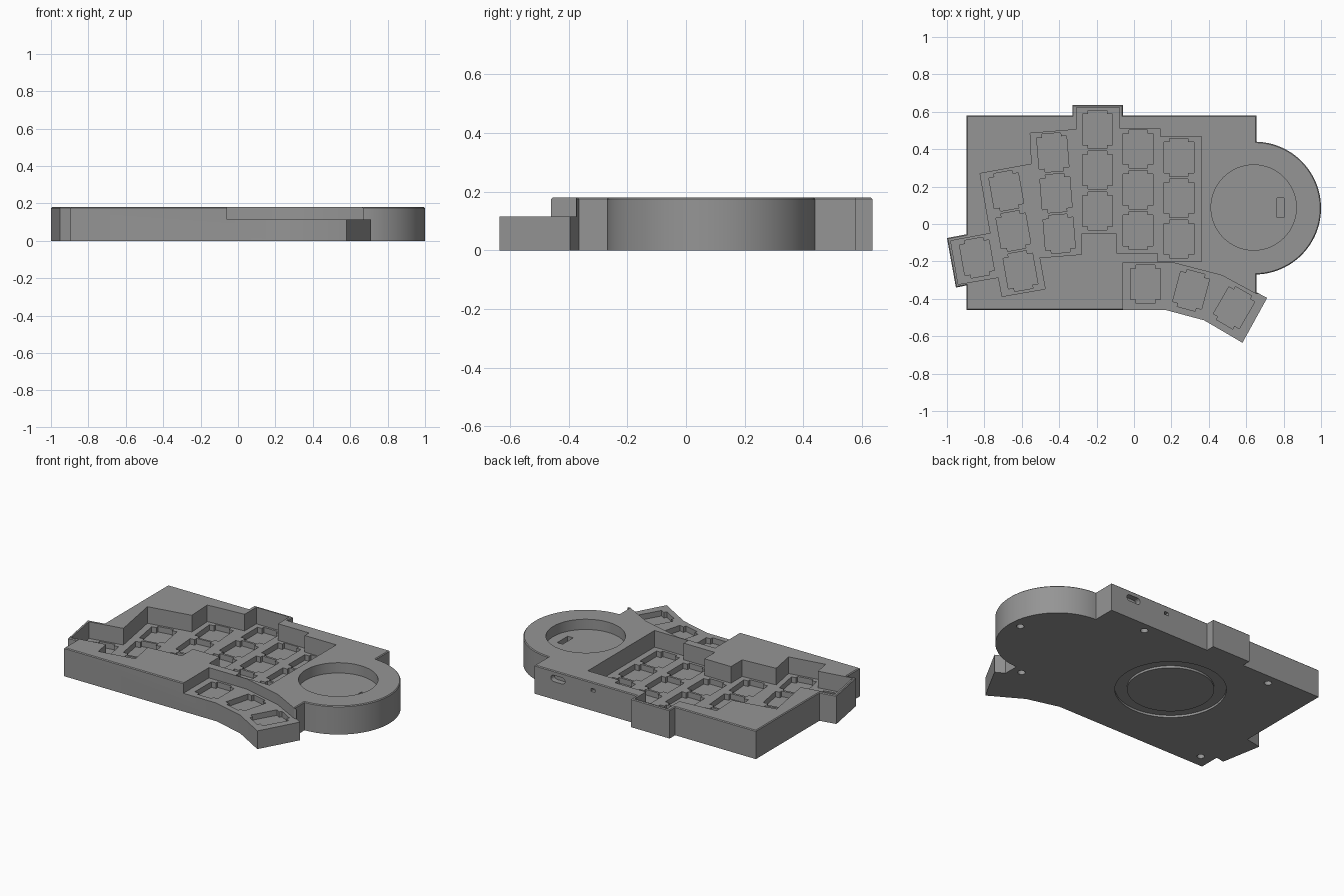
import bpy, bmesh, math
from mathutils import Matrix, Vector

if "Cube" in bpy.data.objects:
    bpy.data.objects.remove(bpy.data.objects["Cube"])

grey = bpy.data.materials.new("case_grey")
grey.diffuse_color = (0.3, 0.3, 0.3, 1)
grey.use_nodes = True
grey.node_tree.nodes["Principled BSDF"].inputs["Base Color"].default_value = grey.diffuse_color


def arc(cx, cy, r, a0, a1, n):
    return [(cx + r * math.cos(math.radians(a0 + (a1 - a0) * i / n)),
             cy + r * math.sin(math.radians(a0 + (a1 - a0) * i / n))) for i in range(n + 1)]


def circle(cx, cy, r, n=64):
    return arc(cx, cy, r, 0, 360, n)[:-1]


def add_prism(bm, pts, z0, z1, matrix=None):
    """Extrude a flat outline between two heights."""
    lo = [bm.verts.new((x, y, z0)) for x, y in pts]
    hi = [bm.verts.new((x, y, z1)) for x, y in pts]
    bottom = bm.faces.new(lo[::-1])
    top = bm.faces.new(hi)
    n = len(pts)
    for i in range(n):
        j = (i + 1) % n
        bm.faces.new((lo[i], lo[j], hi[j], hi[i]))
    if matrix:
        bmesh.ops.transform(bm, matrix=matrix, verts=lo + hi)
    return bottom, top


def add_ring(bm, cx, cy, r0, r1, z0, z1, n=64):
    """Square-section ring."""
    loops = [[bm.verts.new((x, y, z)) for x, y in circle(cx, cy, r, n)]
             for r, z in ((r0, z0), (r1, z0), (r1, z1), (r0, z1))]
    for k in range(4):
        a, b = loops[k], loops[(k + 1) % 4]
        for i in range(n):
            j = (i + 1) % n
            bm.faces.new((a[i], a[j], b[j], b[i]))


def finish(bm, name):
    bmesh.ops.recalc_face_normals(bm, faces=bm.faces[:])
    me = bpy.data.meshes.new(name)
    bm.to_mesh(me)
    bm.free()
    ob = bpy.data.objects.new(name, me)
    bpy.context.collection.objects.link(ob)
    me.materials.append(grey)
    return ob


def cut(target, bm, name):
    """Subtract the cutter mesh, then discard it."""
    cutter = finish(bm, name)
    cutter.hide_render = True
    mod = target.modifiers.new(name, 'BOOLEAN')
    mod.operation = 'DIFFERENCE'
    mod.solver = 'EXACT'
    mod.object = cutter
    bpy.context.view_layer.objects.active = target
    bpy.ops.object.modifier_apply(modifier=mod.name)
    bpy.data.objects.remove(cutter)


H, THUMB_H, WELL_Z, PAD_Z = 0.18, 0.115, 0.075, 0.115

# Case footprint: slab, thumb wing, round pad housing, back and side bumps
outline = [(-0.895, -0.46), (0.17, -0.46), (0.375, -0.515), (0.58, -0.635),
           (0.712, -0.395), (0.655, -0.365)]
outline += arc(0.645, 0.085, 0.355, -88.4, 88.4, 48)
outline += [(0.655, 0.58), (-0.06, 0.58), (-0.06, 0.635), (-0.33, 0.635), (-0.33, 0.58),
            (-0.895, 0.58), (-0.895, -0.055), (-1.0, -0.075), (-0.952, -0.34), (-0.895, -0.328)]
bm = bmesh.new()
bottom, top = add_prism(bm, outline, 0, H)
# Recessed bottom cover and fine chamfer round the top
bmesh.ops.inset_region(bm, faces=[bottom], thickness=0.014, depth=-0.006, use_even_offset=True)
bmesh.ops.bevel(bm, geom=list(top.edges), offset=0.005, segments=1, affect='EDGES')
case = finish(bm, "keyboard_case")

# Stepped key well, lowered thumb wing and round pad recess
well = [(-0.555, 0.485), (-0.307, 0.505), (-0.307, 0.622), (-0.077, 0.622), (-0.077, 0.51),
        (0.14, 0.51), (0.14, 0.467), (0.36, 0.467), (0.36, -0.2), (0.125, -0.2),
        (0.125, -0.155), (-0.093, -0.155), (-0.093, -0.05), (-0.28, -0.05), (-0.28, -0.162),
        (-0.505, -0.18), (-0.475, -0.347), (-0.705, -0.387), (-0.725, -0.285), (-0.94, -0.322),
        (-0.98, -0.09), (-0.767, -0.05), (-0.823, 0.27), (-0.547, 0.32)]
wing = [(-0.06, -0.205), (0.2, -0.205), (0.47, -0.275), (0.655, -0.375), (0.8, -0.36),
        (0.8, -0.8), (-0.06, -0.8)]
bm = bmesh.new()
add_prism(bm, well, WELL_Z, 0.3)
add_prism(bm, wing, THUMB_H, 0.3)
add_prism(bm, circle(0.64, 0.088, 0.228), PAD_Z, 0.3)
cut(case, bm, "recess_cutter")

# Switch sockets: square with a tab at both ends
socket = [(-0.08, -0.083), (-0.05, -0.083), (-0.05, -0.102), (0.05, -0.102), (0.05, -0.083),
          (0.08, -0.083), (0.08, 0.083), (0.05, 0.083), (0.05, 0.102), (-0.05, 0.102),
          (-0.05, 0.083), (-0.08, 0.083)]
# Columns: centre x, y of the middle key, tilt, key count
columns = [(-0.84, -0.18, 10, 1), (-0.645, -0.037, 10, 3), (-0.417, 0.165, 4.5, 3),
           (-0.195, 0.288, 0, 3), (0.022, 0.183, 0, 3), (0.24, 0.138, 0, 3)]
thumbs = [(0.062, -0.322, 0), (0.305, -0.355, -15), (0.535, -0.448, -30)]
bm = bmesh.new()
for x, y, tilt, count in columns:
    rot = Matrix.Rotation(math.radians(tilt), 4, 'Z')
    for k in range(count):
        step = rot @ Vector((0, 0.218 * (k - (count - 1) / 2), 0))
        add_prism(bm, socket, WELL_Z - 0.035, WELL_Z + 0.03,
                  Matrix.Translation(Vector((x, y, 0)) + step) @ rot)
for x, y, tilt in thumbs:
    add_prism(bm, socket, THUMB_H - 0.035, THUMB_H + 0.03,
              Matrix.Translation((x, y, 0)) @ Matrix.Rotation(math.radians(tilt), 4, 'Z'))

# Cable slot in the pad recess
add_prism(bm, [(0.765, 0.035), (0.803, 0.035), (0.803, 0.14), (0.765, 0.14)], 0.06, 0.14)

# Rounded cable port and small switch port in the back wall
upright = Matrix.Rotation(math.radians(90), 4, 'X')
port = arc(0.52, 0.132, 0.02, -90, 90, 8) + arc(0.46, 0.132, 0.02, 90, 270, 8)
add_prism(bm, port, -0.62, -0.545, upright)
add_prism(bm, [(0.23, 0.12), (0.26, 0.12), (0.26, 0.14), (0.23, 0.14)], -0.62, -0.555, upright)

# Screw holes and ring groove underneath
for x, y in [(0.935, 0.1), (0.59, -0.3), (0.36, 0.52), (-0.57, 0.515), (-0.815, -0.376)]:
    add_prism(bm, circle(x, y, 0.022, 20), -0.02, 0.03)
add_ring(bm, -0.19, 0.10, 0.25, 0.32, -0.02, 0.014)
cut(case, bm, "detail_cutter")

# Smooth round walls, crisp corners
case.select_set(True)
bpy.context.view_layer.objects.active = case
bpy.ops.object.shade_smooth_by_angle(angle=math.radians(20))
